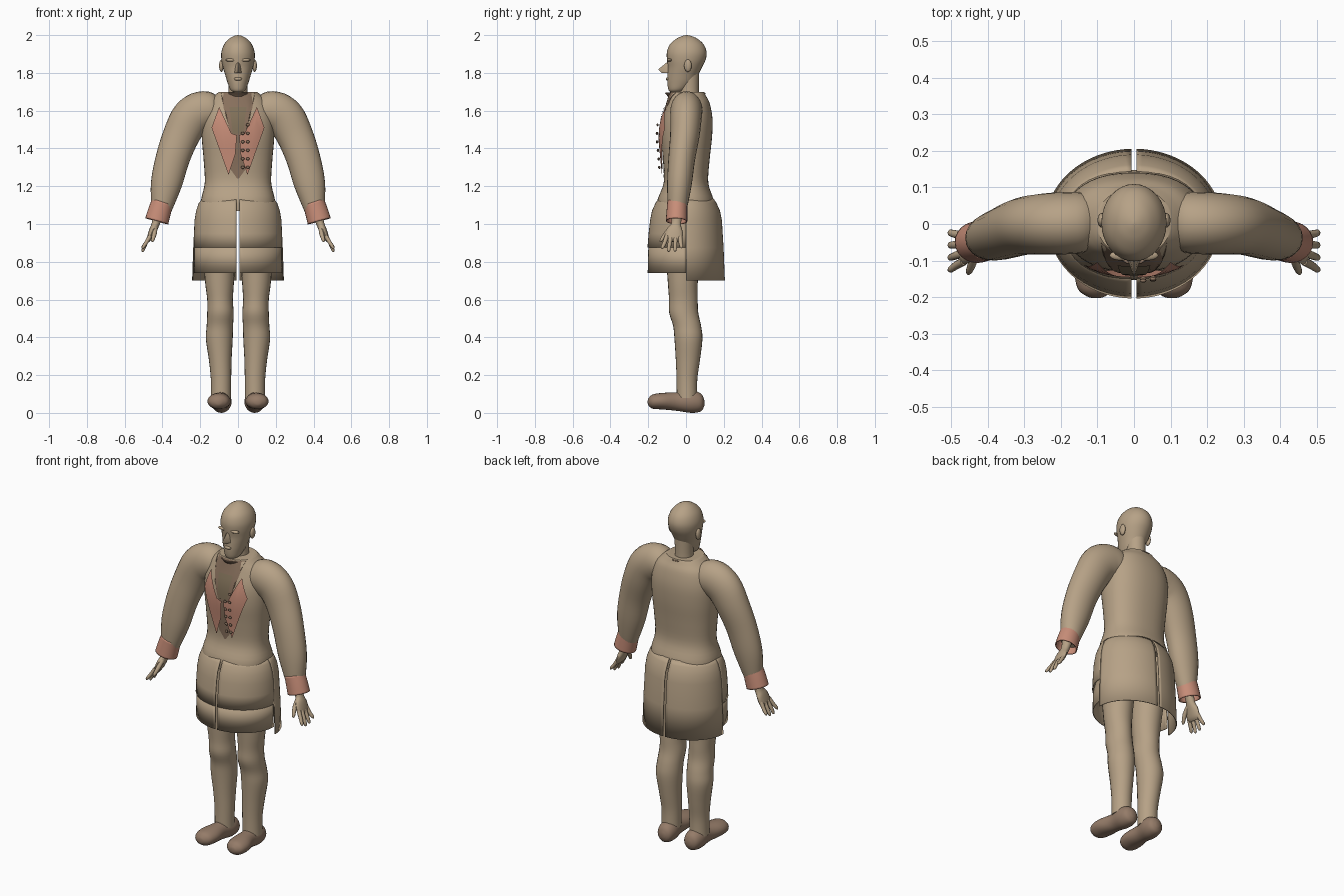
import bpy, bmesh, math
from mathutils import Vector

cube = bpy.data.objects.get("Cube")
if cube:
    bpy.data.objects.remove(cube)


def material(name, rgb):
    m = bpy.data.materials.new(name)
    m.use_nodes = True
    m.diffuse_color = (*rgb, 1)
    m.node_tree.nodes["Principled BSDF"].inputs["Base Color"].default_value = (*rgb, 1)
    return m


TAN = material("tan", (0.47, 0.36, 0.24))
PINK = material("salmon", (0.58, 0.27, 0.19))
BROWN = material("brown", (0.25, 0.165, 0.11))
SHIRT = material("olive_brown", (0.22, 0.165, 0.10))
LEATHER = material("leather", (0.30, 0.20, 0.14))
X, Y, Z = Vector((1, 0, 0)), Vector((0, 1, 0)), Vector((0, 0, 1))


def finish(name, bm, mat, thickness=0, recalc=True):
    if recalc:
        bmesh.ops.recalc_face_normals(bm, faces=bm.faces)
    me = bpy.data.meshes.new(name)
    bm.to_mesh(me)
    bm.free()
    me.materials.append(mat)
    ob = bpy.data.objects.new(name, me)
    bpy.context.collection.objects.link(ob)
    bpy.ops.object.select_all(action='DESELECT')
    ob.select_set(True)
    bpy.context.view_layer.objects.active = ob
    bpy.ops.object.shade_smooth_by_angle(angle=math.radians(40))
    if thickness:
        mod = ob.modifiers.new("thickness", 'SOLIDIFY')
        mod.thickness = thickness
    return ob


def smooth_path(secs, steps=4):
    """Catmull-Rom through the sections (x, y, z, radius_u, radius_v)."""
    out = []
    for i in range(len(secs) - 1):
        quad = [secs[max(i - 1, 0)], secs[i], secs[i + 1], secs[min(i + 2, len(secs) - 1)]]
        for k in range(steps):
            t = k / steps
            out.append([0.5 * (2 * b + (c - a) * t + (2 * a - 5 * b + 4 * c - d) * t ** 2
                               + (3 * b - a - 3 * c + d) * t ** 3) for a, b, c, d in zip(*quad)])
    return out + [list(secs[-1])]


def loft(name, secs, mat, axis=None, side=1, n=24, power=1.0, cap=True, steps=4, thickness=0):
    path = smooth_path([(s[0] * side, *s[1:]) for s in secs], steps)
    bm, rings = bmesh.new(), []
    for i, s in enumerate(path):
        c = Vector(s[:3])
        if axis == 'z':
            u, v = X, Y
        elif axis == 'y':
            u, v = X, Z
        else:
            t = Vector(path[min(i + 1, len(path) - 1)][:3]) - Vector(path[max(i - 1, 0)][:3])
            u = Y.cross(t).normalized()
            v = t.cross(u).normalized()
        ring = []
        for k in range(n):
            a = math.tau * k / n
            ca, sa = math.cos(a), math.sin(a)
            ca = math.copysign(abs(ca) ** power, ca)
            sa = math.copysign(abs(sa) ** power, sa)
            ring.append(bm.verts.new(c + u * ca * max(s[3], 0.001) + v * sa * max(s[4], 0.001)))
        rings.append(ring)
    for a, b in zip(rings, rings[1:]):
        for k in range(n):
            bm.faces.new((a[k], a[(k + 1) % n], b[(k + 1) % n], b[k]))
    if cap:
        bm.faces.new(rings[0])
        bm.faces.new(rings[-1])
    return finish(name, bm, mat, thickness)


def upright(rows):
    """Rows of (z, half width, front y, back y) to sections."""
    return [(0, (f + b) / 2, z, w, (b - f) / 2) for z, w, f, b in rows]


def ball(name, loc, size, mat):
    bm = bmesh.new()
    bmesh.ops.create_uvsphere(bm, u_segments=16, v_segments=10, radius=1)
    bmesh.ops.scale(bm, vec=size, verts=bm.verts)
    bmesh.ops.translate(bm, vec=loc, verts=bm.verts)
    return finish(name, bm, mat)


# Jacket body
BODY = upright([(1.07, .195, -.152, .148), (1.13, .195, -.15, .145), (1.22, .176, -.118, .118),
                (1.34, .182, -.122, .125), (1.46, .192, -.132, .138), (1.56, .19, -.125, .14),
                (1.64, .165, -.1, .125), (1.68, .125, -.09, .105), (1.70, .10, -.085, .095)])
POWER = 0.88
loft("jacket_body", BODY, TAN, 'z', n=40, power=POWER)
BODY_PATH = smooth_path(BODY)


def front_y(x, z):
    """Depth of the jacket front at a given point."""
    for a, b in zip(BODY_PATH, BODY_PATH[1:]):
        if a[2] <= z <= b[2]:
            t = (z - a[2]) / (b[2] - a[2])
            cy, w, d = (a[i] + (b[i] - a[i]) * t for i in (1, 3, 4))
            r = min(abs(x) / w, 1) ** (2 / POWER)
            return cy - d * (1 - r) ** (POWER / 2)
    return 0


def chest_plate(name, pts, mat, offset):
    bm = bmesh.new()
    bm.faces.new([bm.verts.new((x, 0, z)) for x, z in pts])
    bmesh.ops.triangulate(bm, faces=bm.faces)
    bmesh.ops.subdivide_edges(bm, edges=bm.edges, cuts=5, use_grid_fill=True)
    for v in bm.verts:
        v.co.y = front_y(v.co.x, v.co.z) - offset
    bm.normal_update()
    bmesh.ops.reverse_faces(bm, faces=[f for f in bm.faces if f.normal.y > 0])
    return finish(name, bm, mat, recalc=False)


def both(half):
    return half + [(-x, z) for x, z in reversed(half)]


# Waistcoat opening, shirt panel and lapels
chest_plate("waistcoat", both([(.09, 1.697), (.075, 1.61), (.035, 1.47), (.035, 1.38),
                               (.04, 1.29), (.004, 1.24)]), BROWN, .004)
chest_plate("shirt_panel", both([(.045, 1.62), (.028, 1.48)]), SHIRT, .009)
for side, tag in ((1, "left"), (-1, "right")):
    lapel = [(.1, 1.62), (.14, 1.51), (.05, 1.26), (.014, 1.37), (.006, 1.47), (.035, 1.48)]
    chest_plate(tag + "_lapel", [(x * side, z) for x, z in lapel], PINK, .014)

# Two rows of buttons
for row in range(6):
    for x in (.025, .052):
        if row == 5 and x < .04:
            continue
        z = 1.30 + row * .045
        ball("button", (x, front_y(x, z) - .024, z), (.009, .005, .008), BROWN)

# Neck, collar and head
loft("neck", upright([(1.62, .06, -.045, .075), (1.70, .05, -.035, .068), (1.80, .052, -.04, .07)]), TAN, 'z')
loft("collar", upright([(1.65, .07, -.08, .08), (1.675, .068, -.09, .085), (1.695, .075, -.108, .1)]),
     BROWN, 'z', cap=False, thickness=.005)
loft("head", upright([(1.697, .02, -.08, -.03), (1.71, .04, -.093, 0), (1.75, .056, -.099, .045),
                      (1.79, .068, -.098, .065), (1.83, .08, -.096, .085), (1.87, .088, -.101, .104),
                      (1.91, .088, -.101, .109), (1.95, .074, -.086, .094), (1.98, .048, -.052, .062),
                      (1.995, .022, -.02, .03), (2.0, .002, 0, .006)]), TAN, 'z', n=32)
bm = bmesh.new()
for p in ((0, -.09, 1.865), (0, -.148, 1.818), (.02, -.09, 1.80), (-.02, -.09, 1.80),
          (0, -.13, 1.80), (.012, -.09, 1.85), (-.012, -.09, 1.85)):
    bm.verts.new(p)
bmesh.ops.convex_hull(bm, input=bm.verts)
finish("nose", bm, TAN)
ball("lips", (0, -.096, 1.768), (.022, .010, .009), TAN)

for side, tag in ((1, "left"), (-1, "right")):
    ball(tag + "_ear", (side * .088, .01, 1.838), (.012, .02, .033), TAN)
    ball(tag + "_brow", (side * .035, -.086, 1.868), (.032, .014, .009), TAN)

    # Sleeve, cuff and hand
    loft(tag + "_sleeve", [(.09, .005, 1.60, .06, .05), (.13, .005, 1.60, .09, .08),
                           (.19, .002, 1.598, .105, .085), (.25, 0, 1.56, .105, .083),
                           (.30, -.006, 1.47, .097, .078), (.345, -.022, 1.35, .09, .071),
                           (.38, -.035, 1.21, .082, .065), (.405, -.046, 1.08, .055, .05),
                           (.412, -.048, 1.05, .045, .04)], TAN, side=side)
    loft(tag + "_cuff", [(.400, -.046, 1.115, .058, .053), (.416, -.048, 1.065, .061, .055),
                         (.430, -.05, 1.015, .063, .057)], PINK, side=side, cap=False, thickness=.006)
    loft(tag + "_hand", [(.42, -.05, 1.06, .026, .032), (.436, -.052, 1.0, .021, .026),
                         (.452, -.06, .965, .019, .044), (.468, -.066, .925, .014, .046),
                         (.476, -.068, .908, .006, .035)], TAN, side=side, n=16)
    for y0, y1, z1 in ((-.102, -.125, .868), (-.08, -.092, .853), (-.056, -.058, .855), (-.032, -.024, .872)):
        loft(tag + "_finger", [(.466, y0, .935, .011, .012), (.487, (y0 + y1) / 2, .9, .01, .011),
                               (.503, y1, z1 + .008, .008, .009), (.506, y1, z1, .003, .003)],
             TAN, side=side, n=10, steps=2)
    loft(tag + "_thumb", [(.44, -.075, .98, .014, .014), (.442, -.105, .95, .012, .012),
                          (.452, -.130, .915, .009, .009), (.454, -.136, .905, .003, .003)],
         TAN, side=side, n=10, steps=2)

    # Leg and shoe
    loft(tag + "_leg", [(.1, 0, 1.07, .09, .12), (.1, -.01, .88, .088, .1), (.098, -.017, .7, .077, .08),
                        (.095, -.014, .6, .068, .076), (.093, -.012, .53, .07, .077),
                        (.096, .006, .46, .07, .074), (.099, .013, .39, .071, .074),
                        (.094, .01, .28, .06, .064), (.09, .005, .18, .054, .055),
                        (.09, .005, .08, .053, .054)], TAN, 'z', side)
    loft(tag + "_shoe", [(.085, .097, .052, .012, .014), (.086, .08, .055, .042, .046),
                         (.088, .03, .06, .054, .060), (.092, -.04, .06, .047, .050),
                         (.1, -.12, .062, .061, .044), (.103, -.175, .06, .052, .038),
                         (.104, -.198, .058, .025, .02), (.104, -.203, .058, .005, .005)],
         LEATHER, 'y', side)


def skirt_panel(name, rows, start, end, n=20):
    """Curved cloth panel from rows of (z, half width, half depth), open at the centre slit."""
    bm, grid = bmesh.new(), []
    for z, w, d in rows:
        line = []
        for k in range(n + 1):
            a = math.radians(start + (end - start) * k / n)
            x, y = w * math.cos(a), d * math.sin(a)
            line.append(bm.verts.new((math.copysign(max(abs(x), .007), x), y, z)))
        grid.append(line)
    for a, b in zip(grid, grid[1:]):
        for k in range(n):
            bm.faces.new((a[k], a[k + 1], b[k + 1], b[k]))
    for f in bm.faces:
        f.normal_update()
        c = f.calc_center_median()
        if f.normal.x * c.x + f.normal.y * c.y < 0:
            f.normal_flip()
    return finish(name, bm, TAN, .005, recalc=False)


# Coat skirts, split at the centre front and back
TOP = [(1.135, .19, .146), (1.11, .208, .162), (1.07, .222, .18), (1.02, .23, .19)]
FRONT_UPPER = TOP + [(.95, .233, .198), (.875, .235, .204)]
FRONT_LOWER = [(.90, .229, .199), (.74, .233, .203)]
BACK = TOP + [(.875, .237, .199), (.70, .243, .206)]
for tag, front, back in (("left", (-88.5, 0), (0, 88.5)), ("right", (-180, -91.5), (91.5, 180))):
    skirt_panel(tag + "_front_skirt_upper", FRONT_UPPER, *front)
    skirt_panel(tag + "_front_skirt_lower", FRONT_LOWER, *front)
    skirt_panel(tag + "_back_skirt", BACK, *back)
